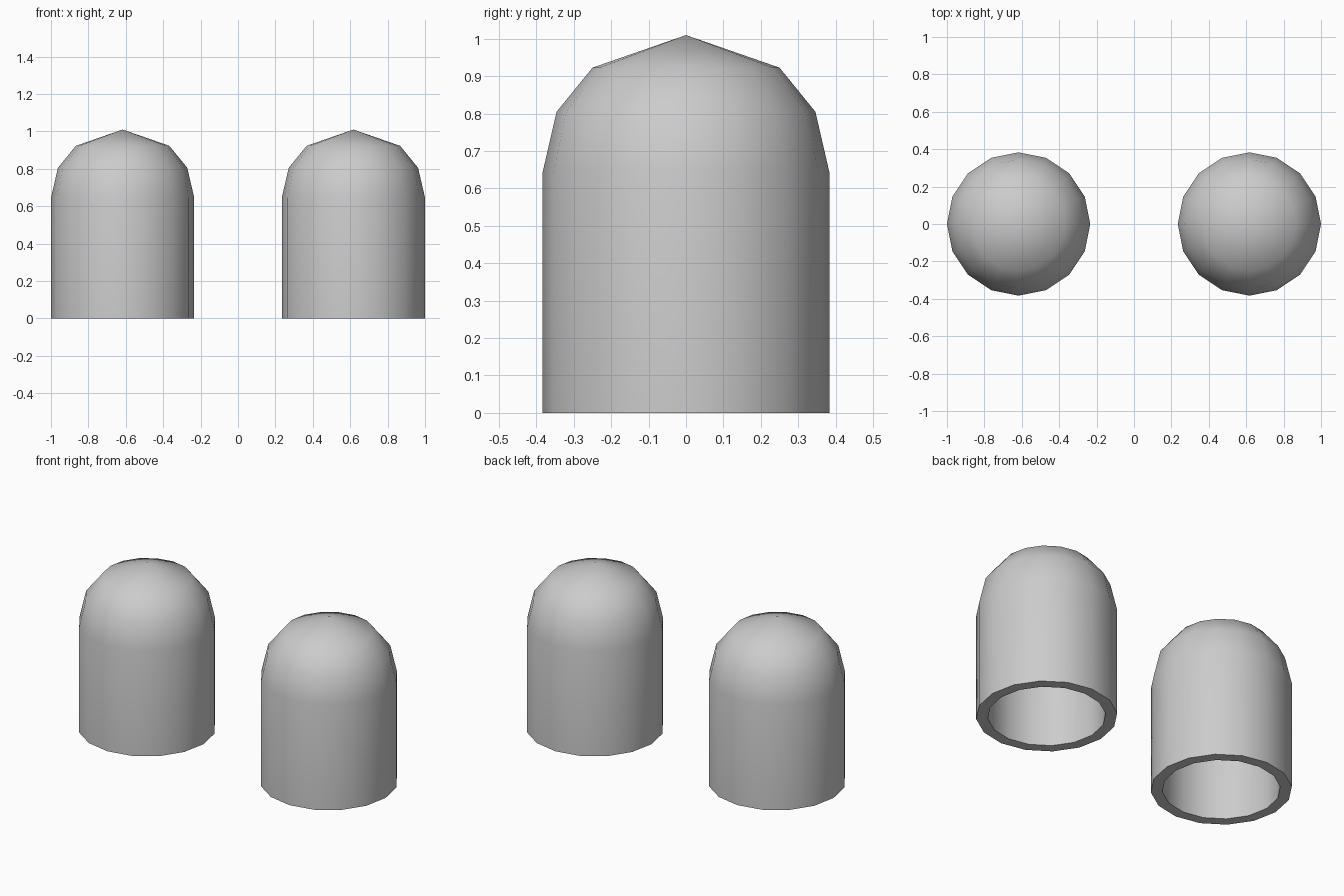
import bpy, bmesh, math

if "Cube" in bpy.data.objects:
    bpy.data.objects.remove(bpy.data.objects["Cube"])

SIDES = 16
CENTRE_X = 0.617

# Half section (radius, height): inner rim up to inner apex, then outer apex down to outer rim
INNER = [(0.32, 0), (0.32, 0.64), (0.288, 0.77), (0.21, 0.867), (0, 0.943)]
OUTER = [(0.383, 0), (0.383, 0.645), (0.346, 0.805), (0.25, 0.923), (0, 1.01)]


def revolve(bm, profile):
    """Spin an open chain of points around z."""
    verts = [bm.verts.new((r, 0, z)) for r, z in profile]
    edges = [bm.edges.new(pair) for pair in zip(verts, verts[1:])]
    bmesh.ops.spin(bm, geom=verts + edges, cent=(0, 0, 0), axis=(0, 0, 1),
                   angle=math.tau, steps=SIDES)


# Hollow domed shell: inner dome, bottom rim and outer dome in one chain
bm = bmesh.new()
revolve(bm, INNER[::-1] + OUTER)
bmesh.ops.remove_doubles(bm, verts=bm.verts, dist=1e-4)
bmesh.ops.recalc_face_normals(bm, faces=bm.faces)

# Smooth walls, sharp rim edges
for f in bm.faces:
    f.smooth = True
for e in bm.edges:
    e.smooth = e.calc_face_angle(0) < math.radians(45)

mesh = bpy.data.meshes.new("domed_cap")
bm.to_mesh(mesh)
bm.free()

# Matching left and right caps
for name, side in (("left_cap", -1), ("right_cap", 1)):
    cap = bpy.data.objects.new(name, mesh)
    cap.location.x = side * CENTRE_X
    bpy.context.collection.objects.link(cap)
